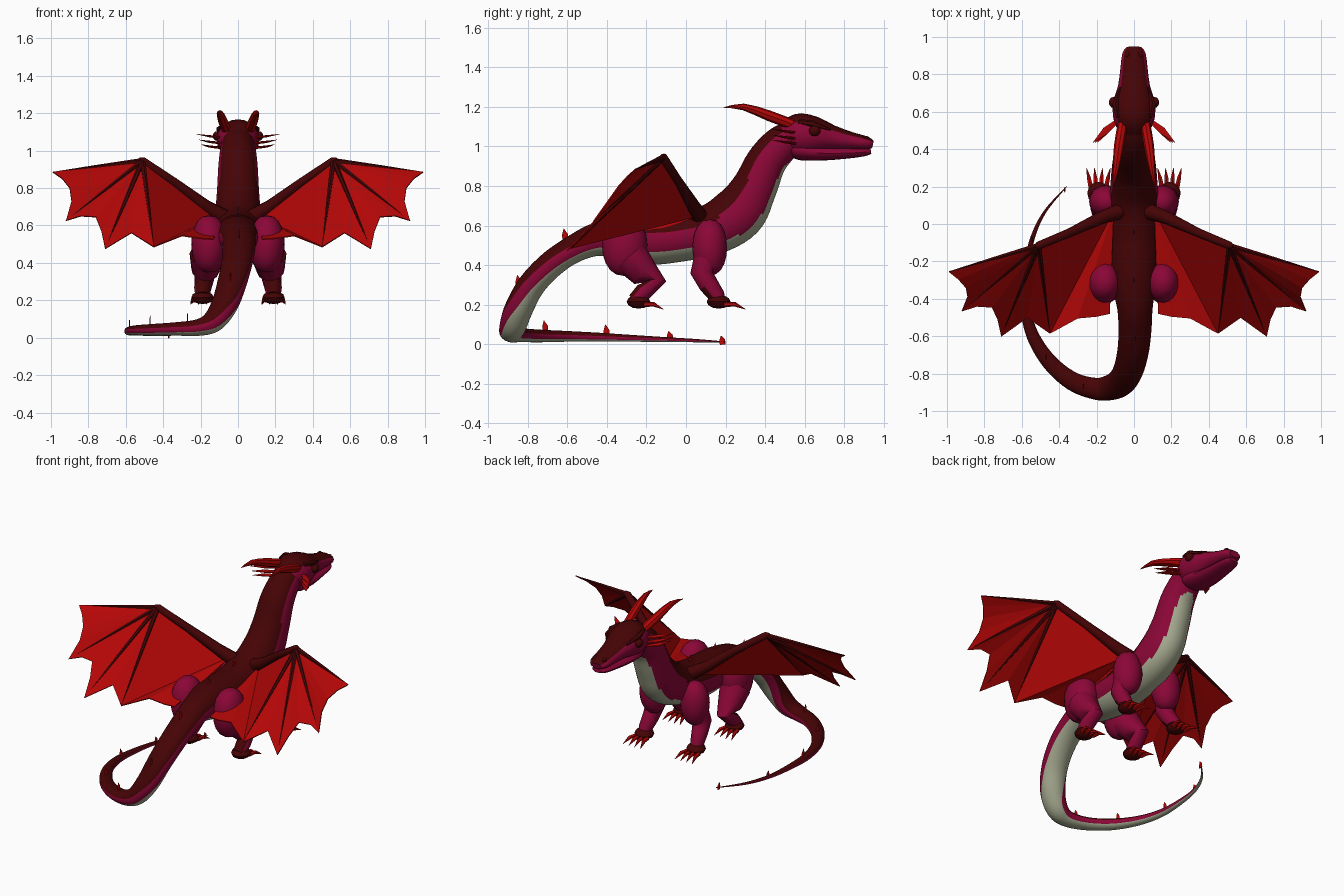
import bpy, bmesh, math
from mathutils import Vector

if "Cube" in bpy.data.objects:
    bpy.data.objects.remove(bpy.data.objects["Cube"])

def material(name, rgb):
    m = bpy.data.materials.new(name)
    m.diffuse_color = (*rgb, 1)
    m.use_nodes = True
    m.node_tree.nodes["Principled BSDF"].inputs["Base Color"].default_value = m.diffuse_color
    return m

DARK = material("dark_red", (0.06, 0.001, 0.0015))
CRIMSON = material("crimson", (0.26, 0.002, 0.038))
BELLY = material("pale_belly", (0.40, 0.42, 0.29))
RED = material("bright_red", (0.46, 0.002, 0.002))
Z, Y = Vector((0, 0, 1)), Vector((0, 1, 0))

def finish(name, bm, mats, smooth=40):
    me = bpy.data.meshes.new(name)
    bm.to_mesh(me)
    bm.free()
    for m in mats:
        me.materials.append(m)
    ob = bpy.data.objects.new(name, me)
    bpy.context.collection.objects.link(ob)
    if smooth:
        bpy.ops.object.select_all(action='DESELECT')
        ob.select_set(True)
        bpy.context.view_layer.objects.active = ob
        bpy.ops.object.shade_smooth_by_angle(angle=math.radians(smooth))
    return ob

def catmull(pts, steps):
    """Smooth a list of tuples by spline interpolation."""
    out = []
    for i in range(len(pts) - 1):
        p0, p1, p2 = pts[max(i - 1, 0)], pts[i], pts[i + 1]
        p3 = pts[min(i + 2, len(pts) - 1)]
        for k in range(steps):
            t = k / steps
            out.append(tuple(0.5 * (2 * b + (c - a) * t + (2 * a - 5 * b + 4 * c - d) * t * t
                                    + (3 * b - a - 3 * c + d) * t ** 3)
                             for a, b, c, d in zip(p0, p1, p2, p3)))
    return out + [pts[-1]]

def tube(name, pts, mats, segs=8, steps=1, ref=Z, bands=lambda p: ()):
    """Loft ellipses (x, y, z, half width, half height); bands gives the angles from the top where colour changes."""
    pts = catmull(pts, steps) if steps > 1 else pts
    pos = [Vector(p[:3]) for p in pts]
    bm = bmesh.new()
    rings = []
    for i, p in enumerate(pts):
        t = (pos[min(i + 1, len(pos) - 1)] - pos[max(i - 1, 0)]).normalized()
        side = t.cross(ref).normalized()
        up = side.cross(t)
        rw, rh = max(p[3], .001), max(p[-1], .001)
        rings.append([bm.verts.new(pos[i] + side * rw * math.sin(a) + up * rh * math.cos(a))
                      for a in (2 * math.pi * k / segs for k in range(segs))])
    for i, (r, q) in enumerate(zip(rings, rings[1:])):
        for k in range(segs):
            f = bm.faces.new((r[k], r[(k + 1) % segs], q[(k + 1) % segs], q[k]))
            ang = 360 * (k + .5) / segs
            ang = min(ang, 360 - ang)
            f.material_index = sum(ang > b for b in bands(pos[i]))
    for r in (rings[0], rings[-1]):
        bm.faces.new(r).material_index = min(1, len(mats) - 1)
    bmesh.ops.recalc_face_normals(bm, faces=bm.faces)
    return finish(name, bm, mats)

def ball(name, loc, size, mat, segs=16, fullness=1.0):
    """Ellipsoid; fullness under 1 makes the ends blunter."""
    bm = bmesh.new()
    bmesh.ops.create_uvsphere(bm, u_segments=segs, v_segments=segs // 2, radius=1)
    for v in bm.verts:
        c = v.co.copy()
        r = math.hypot(c.x, c.y)
        if r > 1e-4:
            c.xy = c.xy * (r ** fullness / r)
        v.co = Vector(loc) + Vector(a * b for a, b in zip(c, size))
    return finish(name, bm, [mat])

def hide_bands(p):
    """Back and belly colours narrow smoothly up the neck."""
    u = min(max((p.y - .12) / .3, 0), 1)
    return (75 - 14 * u, 120 + 30 * u + max(p.y - .43, 0) * 600)

# Body, neck and curled tail in one loft, from neck to tail tip
spine = [(0, .54, 1.05, .085, .085), (0, .475, 1.005, .095, .095), (0, .405, .92, .105, .102),
         (0, .345, .79, .112, .115), (0, .265, .665, .122, .138), (0, .13, .58, .13, .13),
         (0, -.05, .54, .132, .125), (0, -.18, .53, .132, .127), (0, -.32, .535, .12, .112),
         (.005, -.45, .53, .095, .085), (.005, -.57, .48, .088, .07), (-.005, -.68, .405, .084, .068),
         (-.03, -.78, .30, .08, .068), (-.07, -.845, .18, .076, .068), (-.13, -.875, .09, .068, .06),
         (-.21, -.88, .055, .058, .045), (-.33, -.84, .047, .05, .036), (-.45, -.74, .042, .042, .032),
         (-.54, -.60, .04, .034, .027), (-.58, -.45, .036, .026, .023), (-.58, -.30, .031, .02, .018),
         (-.55, -.10, .024, .013, .012), (-.48, .06, .018, .008, .008), (-.36, .20, .012, .002, .002)]
tube("body_and_tail", spine, [DARK, CRIMSON, BELLY], 48, 5, bands=hide_bands)

# Head and lower jaw
skull = [(0, .47, 1.06, .06, .05), (0, .52, 1.06, .095, .09), (0, .58, 1.06, .113, .108),
         (0, .66, 1.055, .11, .093), (0, .74, 1.042, .085, .065), (0, .84, 1.026, .072, .045),
         (0, .915, 1.016, .062, .034), (0, .945, 1.01, .04, .018)]
tube("head", skull, [DARK, CRIMSON], 20, 2, bands=lambda p: (54,))
jaw = [(0, .53, .99, .07, .04), (0, .58, .982, .09, .052), (0, .68, .966, .083, .038),
       (0, .80, .966, .068, .029), (0, .90, .971, .055, .021), (0, .935, .975, .03, .012)]
tube("lower_jaw", jaw, [CRIMSON], 16, 2)

# Thin spikes along the back and tail
spikes = [(0, -.04, .655), (0, -.3, .635), (.005, -.61, .535), (-.04, -.845, .30), (-.27, -.865, .085),
          (-.47, -.71, .07), (-.58, -.40, .05), (-.545, -.08, .032), (-.37, .185, .008)]
for i, (x, y, z) in enumerate(spikes):
    h = .05 if i < 7 else .035
    tube(f"back_spike_{i}", [(x, y, z - .01, .004, .014), (x, y - .002, z + h * .4, .004, .015),
                             (x, y - .008, z + h, .001, .001)], [RED], 6, ref=Y)

def leg(side, s, thigh, size, shin, foot, reach):
    """Thigh muscle, bent shin with dark rear, foot and four claws."""
    ball(f"{side}_thigh", (s * thigh[0], *thigh[1:]), size, CRIMSON, 20, .85)
    tube(f"{side}_shin", [(s * p[0], *p[1:]) for p in shin], [CRIMSON, DARK], 12, ref=Y,
         bands=lambda p: (105,) if p.z < .34 else (180,))
    fx, fy, fz = foot
    ball(f"{side}_foot", (s * fx, fy, fz), (.06, .06, .035), DARK, 12)
    for k in range(4):
        o = (k - 1.5) * .034
        tube(f"{side}_claw_{k}", [(s * (fx + o * .8), fy + .03, fz - .014, .014),
                                  (s * (fx + o), fy + reach * .6, fz - .012, .012),
                                  (s * (fx + o * 1.25), fy + reach, fz - .038, .001)], [RED], 6)

def membrane(name, s):
    """Scalloped skin: inner panel spreads from the shoulder, outer panels from the wrist."""
    inner = [(.12, -.2, .56), (.13, -.48, .525), (.20, -.495, .53), (.30, -.505, .545), (.45, -.585, .485)]
    outer = [(.45, -.585, .485), (.57, -.50, .56), (.71, -.60, .475), (.73, -.51, .57), (.76, -.445, .645),
             (.84, -.44, .65), (.92, -.465, .625), (.89, -.39, .73), (.90, -.34, .80), (.94, -.295, .85),
             (.99, -.255, .885)]
    bm = bmesh.new()
    shoulder, wrist = (.11, .07, .65), (.51, -.115, .945)
    tris = [(shoulder, a, b) for a, b in zip(inner, inner[1:])] + [(shoulder, inner[-1], wrist)]
    tris += [(wrist, a, b) for a, b in zip(outer, outer[1:])]
    for tri in tris:
        bm.faces.new([bm.verts.new((s * x, y, z)) for x, y, z in tri])
    bmesh.ops.remove_doubles(bm, verts=bm.verts, dist=.0005)
    bmesh.ops.recalc_face_normals(bm, faces=bm.faces)
    ob = finish(name, bm, [RED], 0)
    mod = ob.modifiers.new("thickness", 'SOLIDIFY')
    mod.thickness, mod.offset = .006, 0

for side, s in (("right", 1), ("left", -1)):
    leg(f"{side}_front", s, (.15, .12, .49), (.09, .088, .142),
        [(.16, .11, .44, .07), (.175, .08, .36, .058), (.182, .115, .30, .05), (.19, .155, .245, .042),
         (.19, .165, .21, .036)],
        (.19, .165, .215), .135)
    leg(f"{side}_hind", s, (.155, -.31, .50), (.095, .115, .155),
        [(.165, -.28, .44, .095), (.175, -.21, .36, .075), (.18, -.145, .32, .045),
         (.19, -.215, .265, .045), (.19, -.26, .22, .038)],
        (.19, -.24, .215), .125)

    # Wing arm, finger bones and skin
    tube(f"{side}_wing_arm", [(s * .07, .07, .64, .045), (s * .17, .035, .70, .036),
                              (s * .34, -.045, .83, .025), (s * .51, -.115, .945, .022),
                              (s * .53, -.12, .955, .008)], [DARK], 10)
    for i, (x, y, z) in enumerate([(.99, -.255, .885), (.92, -.465, .625), (.71, -.60, .475), (.45, -.585, .485)]):
        mid = ((.51 + x) / 2, (-.115 + y) / 2, (.945 + z) / 2)
        tube(f"{side}_wing_finger_{i}", [(s * .51, -.115, .945, .016), (s * mid[0], *mid[1:], .01),
                                         (s * x, y, z, .002)], [DARK], 6)
    membrane(f"{side}_wing_skin", s)

    # Horns, flat cheek spines, eyes and nostrils
    tube(f"{side}_horn", [(s * .06, .54, 1.11, .026), (s * .08, .42, 1.155, .027),
                          (s * .097, .29, 1.20, .017), (s * .112, .19, 1.197, .001)], [RED], 8, 2)
    for i, z in enumerate((1.085, 1.055, 1.03)):
        tube(f"{side}_cheek_spine_{i}", [(s * .09, .55, z - .015, .012, .007), (s * .15, .50, z - .008, .022, .006),
                                         (s * (.22 - .012 * i), .435, z + .003, .001)], [RED], 6)
    ball(f"{side}_eye", (s * .108, .65, 1.078), (.027, .03, .027), DARK, 12)
    tube(f"{side}_brow", [(s * .085, .57, 1.125, .012), (s * .10, .64, 1.115, .018),
                          (s * .075, .73, 1.085, .006)], [DARK], 6)
    ball(f"{side}_nostril", (s * .035, .905, 1.042), (.015, .022, .012), DARK, 10)
